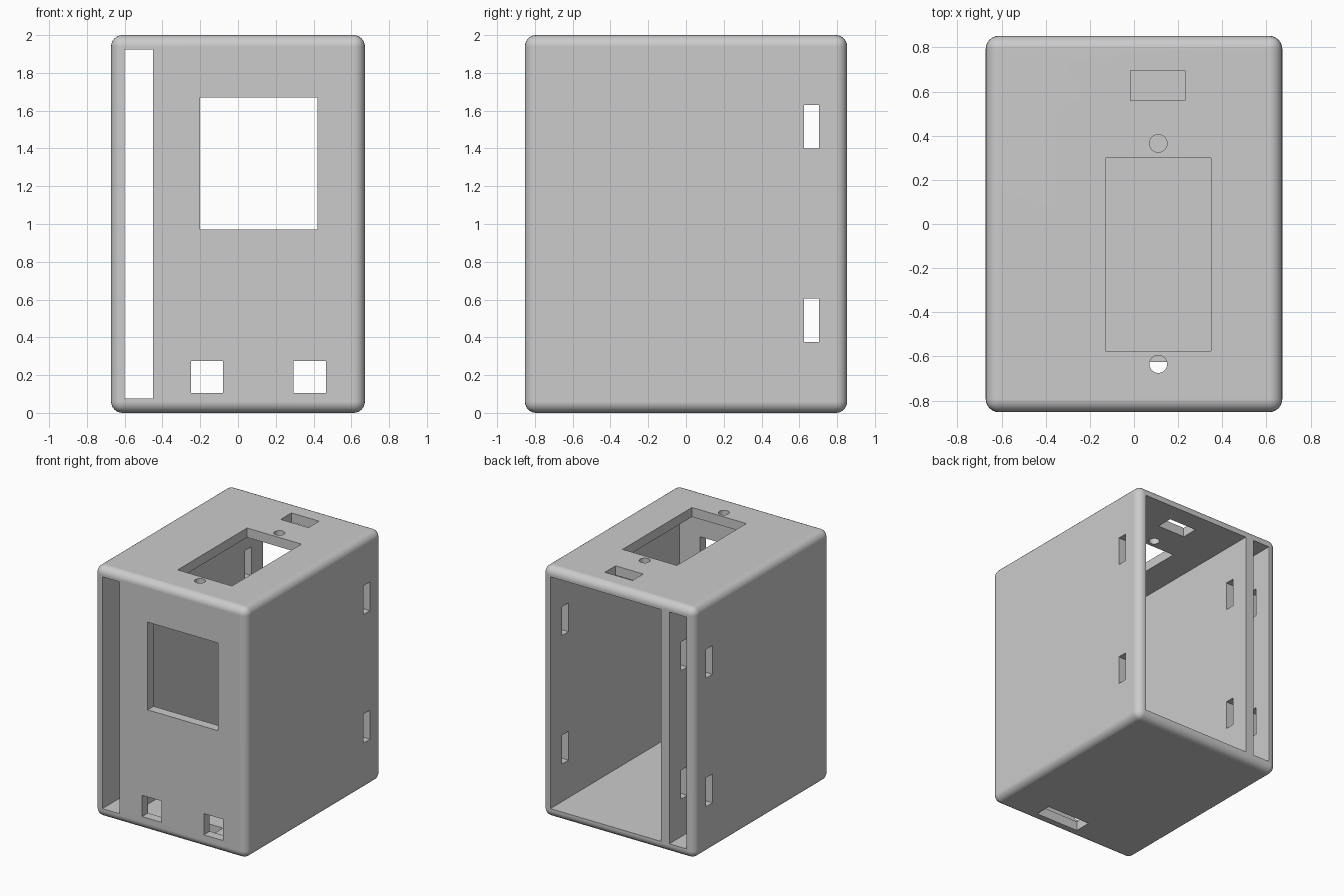
import bpy
import bmesh
import math

default = bpy.data.objects.get("Cube")
if default:
    bpy.data.objects.remove(default, do_unlink=True)

X, Y, H = 0.672, 0.853, 2.0   # half width, half depth, height
WALL = 0.075
OUT = 0.1                     # how far cutters reach past the shell


def add_object(name, bm):
    mesh = bpy.data.meshes.new(name)
    bm.to_mesh(mesh)
    bm.free()
    obj = bpy.data.objects.new(name, mesh)
    bpy.context.collection.objects.link(obj)
    return obj


def box(name, x, y, z):
    bm = bmesh.new()
    bmesh.ops.create_cube(bm, size=1)
    for v in bm.verts:
        v.co = [r[0] if c < 0 else r[1] for c, r in zip(v.co, (x, y, z))]
    return add_object(name, bm)


def drill(name, x, y, radius):
    bm = bmesh.new()
    bmesh.ops.create_cone(bm, cap_ends=True, segments=32, radius1=radius,
                          radius2=radius, depth=4 * WALL)
    bmesh.ops.translate(bm, vec=(x, y, H), verts=bm.verts)
    return add_object(name, bm)


# Outer shell with rounded edges
case = box("case", (-X, X), (-Y, Y), (0, H))
bevel = case.modifiers.new("rounding", "BEVEL")
bevel.width = 0.06
bevel.segments = 6

inside = (WALL, H - WALL)
front = (-Y - OUT, -Y + 2 * WALL)
top = (H - 2 * WALL, H + OUT)

cutters = [
    # Main compartment, open at the back, and the side channel open at both ends
    box("compartment_cutter", (-0.375, 0.6), (-Y + WALL, Y + OUT), inside),
    box("channel_cutter", (-0.6, -0.45), (-Y - OUT, Y + OUT), inside),
    # Front openings
    box("front_window_cutter", (-0.2, 0.42), front, (0.97, 1.67)),
    box("front_port_cutter_a", (-0.25, -0.08), front, (0.105, 0.275)),
    box("front_port_cutter_b", (0.295, 0.465), front, (0.105, 0.275)),
    # Top openings
    box("top_window_cutter", (-0.13, 0.35), (-0.575, 0.3), top),
    box("top_slot_cutter", (-0.015, 0.23), (0.56, 0.695), top),
    drill("top_hole_cutter_back", 0.11, 0.365, 0.04),
    drill("top_hole_cutter_front", 0.11, -0.635, 0.04),
    # Bottom slot
    box("bottom_slot_cutter", (-0.08, 0.305), (-0.76, -0.625), (-OUT, 2 * WALL)),
]
# Strap slots through both sides and the divider
for level, z in (("low", 0.375), ("high", 1.4)):
    cutters.append(box("side_slot_cutter_" + level, (-X - OUT, X + OUT),
                       (0.625, 0.705), (z, z + 0.23)))

for cutter in cutters:
    cutter.hide_render = True
    cut = case.modifiers.new(cutter.name, "BOOLEAN")
    cut.operation = "DIFFERENCE"
    cut.solver = "EXACT"
    cut.object = cutter

# Apply the cuts and drop the helpers
bpy.ops.object.select_all(action="DESELECT")
bpy.context.view_layer.objects.active = case
case.select_set(True)
for name in [m.name for m in case.modifiers]:
    bpy.ops.object.modifier_apply(modifier=name)
for cutter in cutters:
    bpy.data.objects.remove(cutter, do_unlink=True)

# Smooth rounding, flat panels
bpy.ops.object.shade_smooth_by_angle(angle=math.radians(30))
weighted = case.modifiers.new("flat_panels", "WEIGHTED_NORMAL")
weighted.keep_sharp = True

# Plain grey plastic
GREY = (0.6, 0.6, 0.6, 1)
plastic = bpy.data.materials.new("grey_plastic")
plastic.use_nodes = True
plastic.diffuse_color = GREY
plastic.node_tree.nodes["Principled BSDF"].inputs["Base Color"].default_value = GREY
case.data.materials.clear()
case.data.materials.append(plastic)
